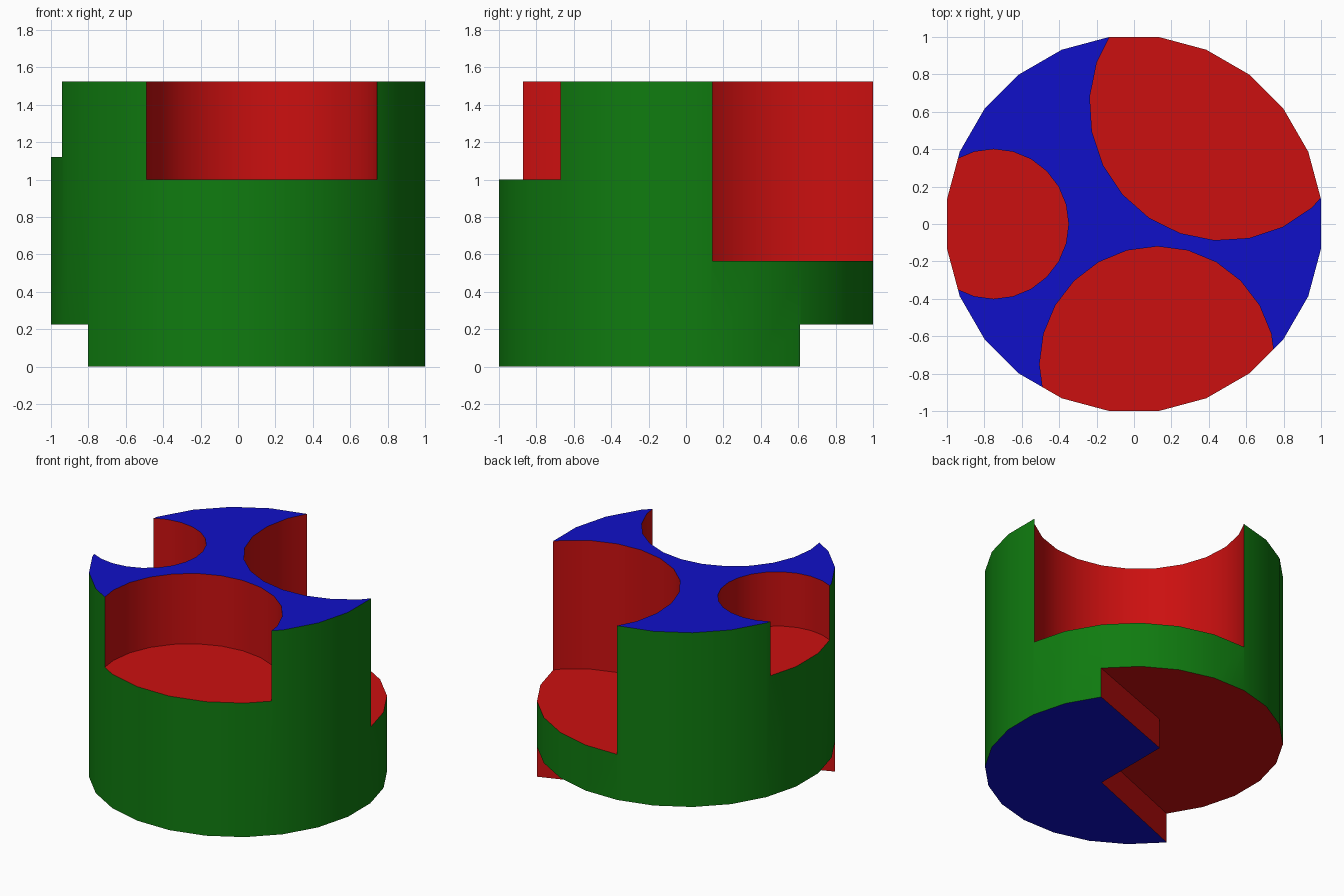
import bpy, bmesh
from math import sin, cos, radians, pi

cube = bpy.data.objects.get("Cube")
if cube:
    bpy.data.objects.remove(cube, do_unlink=True)


def material(name, colour):
    m = bpy.data.materials.new(name)
    m.use_nodes = True
    m.diffuse_color = (*colour, 1)
    m.node_tree.nodes["Principled BSDF"].inputs["Base Color"].default_value = (*colour, 1)
    return m


MATERIALS = [material("green", (0.005, 0.2, 0.005)),
             material("blue", (0.005, 0.005, 0.58)),
             material("red", (0.6, 0.005, 0.005))]
GREEN, BLUE, RED = range(3)
SIDES = 24
HEIGHT = 1.525


def ring(x, y, radius, turn=0):
    """Corner points of a regular polygon."""
    angles = [radians(turn) + 2 * pi * i / SIDES for i in range(SIDES)]
    return [(x + radius * cos(a), y + radius * sin(a)) for a in angles]


def prism(name, points, z0, z1, side, cap):
    """Upright prism over a counter-clockwise outline."""
    bm = bmesh.new()
    base = bm.faces.new([bm.verts.new((x, y, z0)) for x, y in points])
    new = bmesh.ops.extrude_face_region(bm, geom=[base], use_keep_orig=True)["geom"]
    bmesh.ops.translate(bm, vec=(0, 0, z1 - z0),
                        verts=[g for g in new if isinstance(g, bmesh.types.BMVert)])
    bmesh.ops.recalc_face_normals(bm, faces=bm.faces)
    for f in bm.faces:
        f.material_index = cap if abs(f.normal.z) > 0.5 else side
    mesh = bpy.data.meshes.new(name)
    bm.to_mesh(mesh)
    bm.free()
    for m in MATERIALS:
        mesh.materials.append(m)
    obj = bpy.data.objects.new(name, mesh)
    bpy.context.collection.objects.link(obj)
    return obj


# Main drum: green wall, blue ends
body = prism("drum_body", ring(0, 0, 1 / cos(pi / SIDES), 7.5), 0, HEIGHT, GREEN, BLUE)

# Red round pockets sunk from the top, and a stepped recess under the base
step = [(0.055, 0.336), (1.545, 0.884), (1.6, 2), (-1.7, 2), (-1.65, -0.946), (0.055, -0.274)]
cutters = [
    prism("front_pocket", ring(0.125, -0.75, 0.63), 1.0, 2, RED, RED),
    prism("back_pocket", ring(0.48, 0.63, 0.718, 11), 0.565, 2, RED, RED),
    prism("side_pocket", ring(-0.75, 0, 0.4), 1.12, 2, RED, RED),
    prism("base_recess", step, -0.2, 0.225, RED, RED),
]

bpy.ops.object.select_all(action='DESELECT')
body.select_set(True)
bpy.context.view_layer.objects.active = body
for cutter in cutters:
    cutter.hide_render = True
    mod = body.modifiers.new(cutter.name, 'BOOLEAN')
    mod.operation = 'DIFFERENCE'
    mod.solver = 'EXACT'
    mod.object = cutter
    bpy.ops.object.modifier_apply(modifier=mod.name)
    bpy.data.objects.remove(cutter, do_unlink=True)

# Smooth round walls, crisp rims
bpy.ops.object.shade_smooth_by_angle(angle=radians(25))
